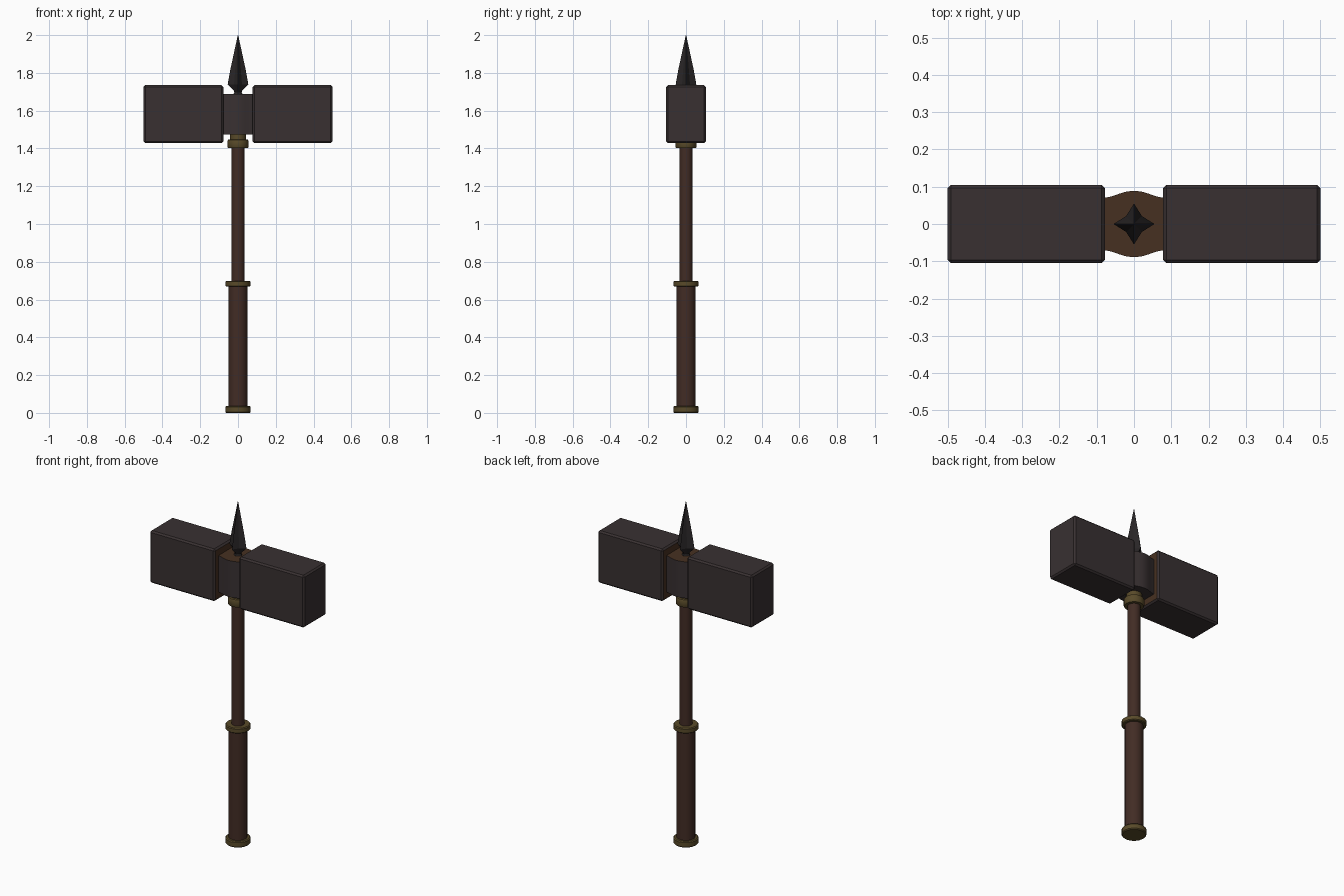
import bpy, bmesh, math

if "Cube" in bpy.data.objects:
    bpy.data.objects.remove(bpy.data.objects["Cube"])


def material(name, rgb):
    m = bpy.data.materials.new(name)
    m.diffuse_color = (*rgb, 1)
    m.use_nodes = True
    m.node_tree.nodes["Principled BSDF"].inputs["Base Color"].default_value = m.diffuse_color
    return m


STEEL = material("dark_steel", (0.040, 0.030, 0.031))
SPIKE = material("black_iron", (0.022, 0.019, 0.020))
RUST = material("rust_brown", (0.062, 0.030, 0.015))
WOOD = material("dark_wood", (0.054, 0.025, 0.018))
BRASS = material("aged_brass", (0.098, 0.068, 0.022))


def finish(name, bm, mats, rule=None, smooth=True):
    bmesh.ops.recalc_face_normals(bm, faces=bm.faces)
    bm.normal_update()
    if rule:
        for f in bm.faces:
            f.material_index = rule(f)
    me = bpy.data.meshes.new(name)
    bm.to_mesh(me)
    bm.free()
    ob = bpy.data.objects.new(name, me)
    bpy.context.collection.objects.link(ob)
    for m in mats:
        me.materials.append(m)
    if smooth:
        bpy.ops.object.select_all(action='DESELECT')
        ob.select_set(True)
        bpy.context.view_layer.objects.active = ob
        bpy.ops.object.shade_smooth_by_angle(angle=math.radians(35))
    return ob


def loft(rings):
    """Join equal-length rings of points and cap both ends."""
    bm = bmesh.new()
    vs = [[bm.verts.new(p) for p in r] for r in rings]
    n = len(vs[0])
    for a, b in zip(vs, vs[1:]):
        for i in range(n):
            j = (i + 1) % n
            bm.faces.new((a[i], a[j], b[j], b[i]))
    bm.faces.new(vs[0][::-1])
    bm.faces.new(vs[-1])
    return bm


def turned(name, profile, mat, sides=16):
    rings = [[(r * math.cos(2 * math.pi * i / sides), r * math.sin(2 * math.pi * i / sides), z)
              for i in range(sides)] for r, z in profile]
    return finish(name, loft(rings), [mat])


# Handle: pommel, grip, ring, shaft and collar
turned("pommel", [(0.062, 0), (0.067, 0.005), (0.067, 0.031), (0.062, 0.036)], BRASS)
turned("grip", [(0.050, 0.03), (0.050, 0.68)], WOOD)
turned("grip_ring", [(0.062, 0.669), (0.067, 0.673), (0.067, 0.695), (0.062, 0.699)], BRASS)
turned("shaft", [(0.035, 0.68), (0.035, 1.42)], WOOD)
turned("collar", [(0.052, 1.402), (0.055, 1.407), (0.055, 1.440), (0.052, 1.446),
                  (0.042, 1.448), (0.042, 1.48)], BRASS)

# Hammer heads, with rust on the inner faces
for side, s in (("left", -1), ("right", 1)):
    bm = bmesh.new()
    bmesh.ops.create_cube(bm, size=1)
    for v in bm.verts:
        v.co = (v.co.x * 0.422 + s * 0.289, v.co.y * 0.21, v.co.z * 0.306 + 1.582)
    bmesh.ops.bevel(bm, geom=bm.edges[:], offset=0.009, segments=1, affect='EDGES')
    finish(side + "_head", bm, [STEEL, RUST],
           lambda f: 1 if f.normal.x * s < -0.9 else 0, smooth=False)

# Centre block with bulged front and back, rusty on top
half = [(0.08, 0.070), (0.06, 0.074), (0.04, 0.081), (0.02, 0.087), (0, 0.089)]
front = half + [(-x, y) for x, y in half[-2::-1]]
outline = front + [(-x, -y) for x, y in front]
finish("head_core", loft([[(x, y, z) for x, y in outline] for z in (1.475, 1.688)]),
       [STEEL, RUST], lambda f: 1 if f.normal.z > 0.9 else 0)

# Four-bladed spike: star section tapering to a point
rings = []
for outer, inner, z in ((0.026, 0.022, 1.685), (0.019, 0.016, 1.698), (0.022, 0.018, 1.705),
                        (0.055, 0.030, 1.738), (0.040, 0.021, 1.82), (0.001, 0.0008, 2.0)):
    rings.append([((inner if i % 2 else outer) * math.cos(i * math.pi / 4),
                   (inner if i % 2 else outer) * math.sin(i * math.pi / 4), z) for i in range(8)])
finish("top_spike", loft(rings), [SPIKE], smooth=False)
